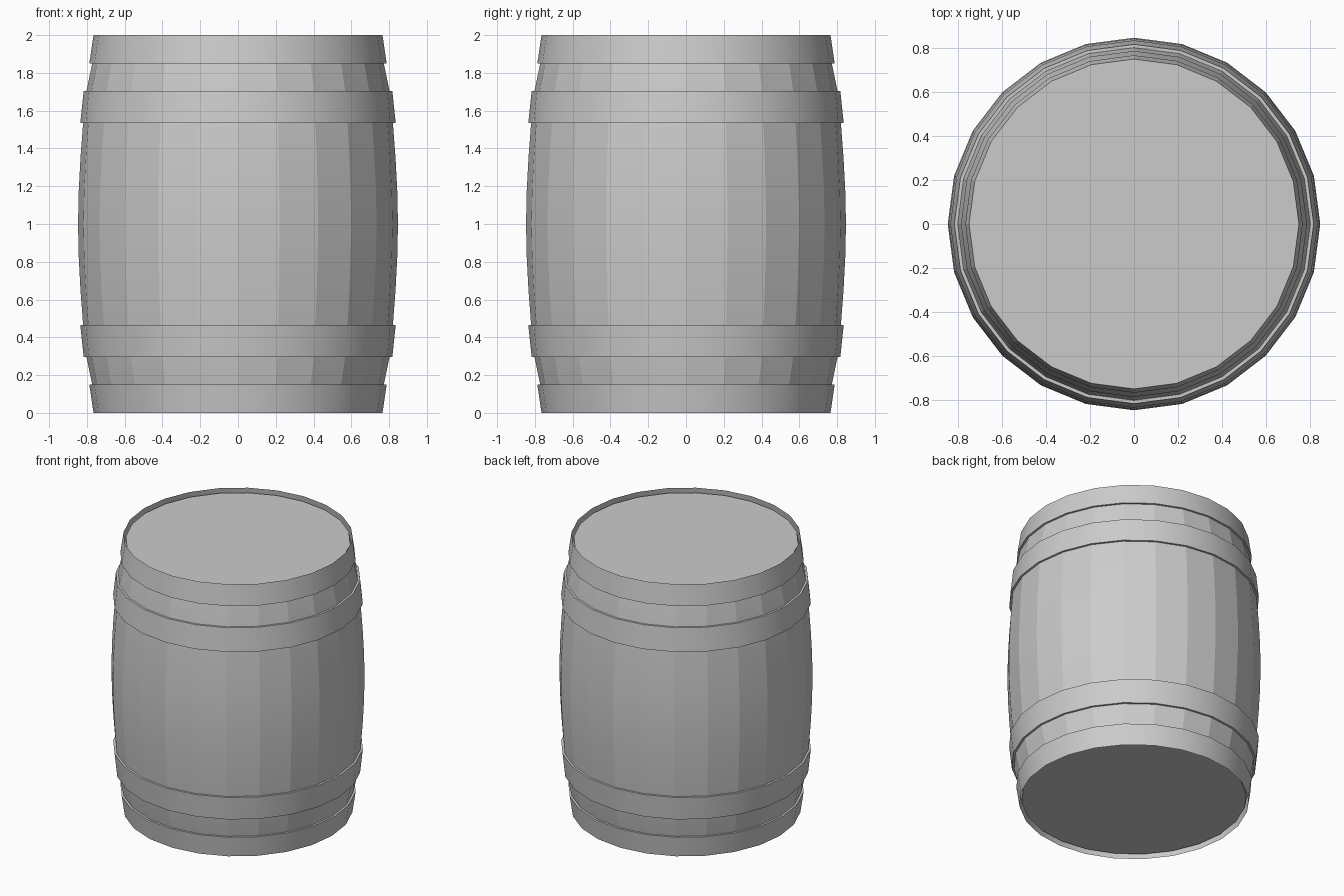
import bpy, bmesh
from math import cos, sin, pi, radians

if "Cube" in bpy.data.objects:
    bpy.data.objects.remove(bpy.data.objects["Cube"])

SIDES = 24


def lathe(name, profile, angle, cap=False):
    """Spin an (r, z) profile, listed bottom to top, around z."""
    bm = bmesh.new()
    rings = [[bm.verts.new((r * cos(2 * pi * i / SIDES), r * sin(2 * pi * i / SIDES), z))
              for i in range(SIDES)] for r, z in profile]
    for a, b in zip(rings, rings[1:]):
        for i in range(SIDES):
            j = (i + 1) % SIDES
            bm.faces.new((a[i], a[j], b[j], b[i]))
    if cap:
        bm.faces.new(rings[0][::-1])
        bm.faces.new(rings[-1])
    mesh = bpy.data.meshes.new(name)
    bm.to_mesh(mesh)
    bm.free()
    ob = bpy.data.objects.new(name, mesh)
    bpy.context.collection.objects.link(ob)
    bpy.ops.object.select_all(action='DESELECT')
    ob.select_set(True)
    bpy.context.view_layer.objects.active = ob
    bpy.ops.object.shade_smooth_by_angle(angle=radians(angle))
    return ob


def flip(profile):
    """Mirror a profile about mid height."""
    return [(r, 2 - z) for r, z in reversed(profile)]


# Bulging stave body with recessed flat heads
half = [(0.75, 0.03), (0.772, 0.15), (0.802, 0.295), (0.82, 0.465),
        (0.834, 0.65), (0.843, 0.82)]
lathe("barrel_body", half + [(0.847, 1.0)] + flip(half), 10, cap=True)

# End hoops, standing slightly proud of the heads
end_hoop = [(0.765, 0.0), (0.787, 0.15), (0.765, 0.15)]
lathe("bottom_end_hoop", end_hoop, 30)
lathe("top_end_hoop", flip(end_hoop), 30)

# Wider inner hoops
inner_hoop = [(0.79, 0.295), (0.817, 0.295), (0.835, 0.465), (0.81, 0.465)]
lathe("lower_hoop", inner_hoop, 30)
lathe("upper_hoop", flip(inner_hoop), 30)
